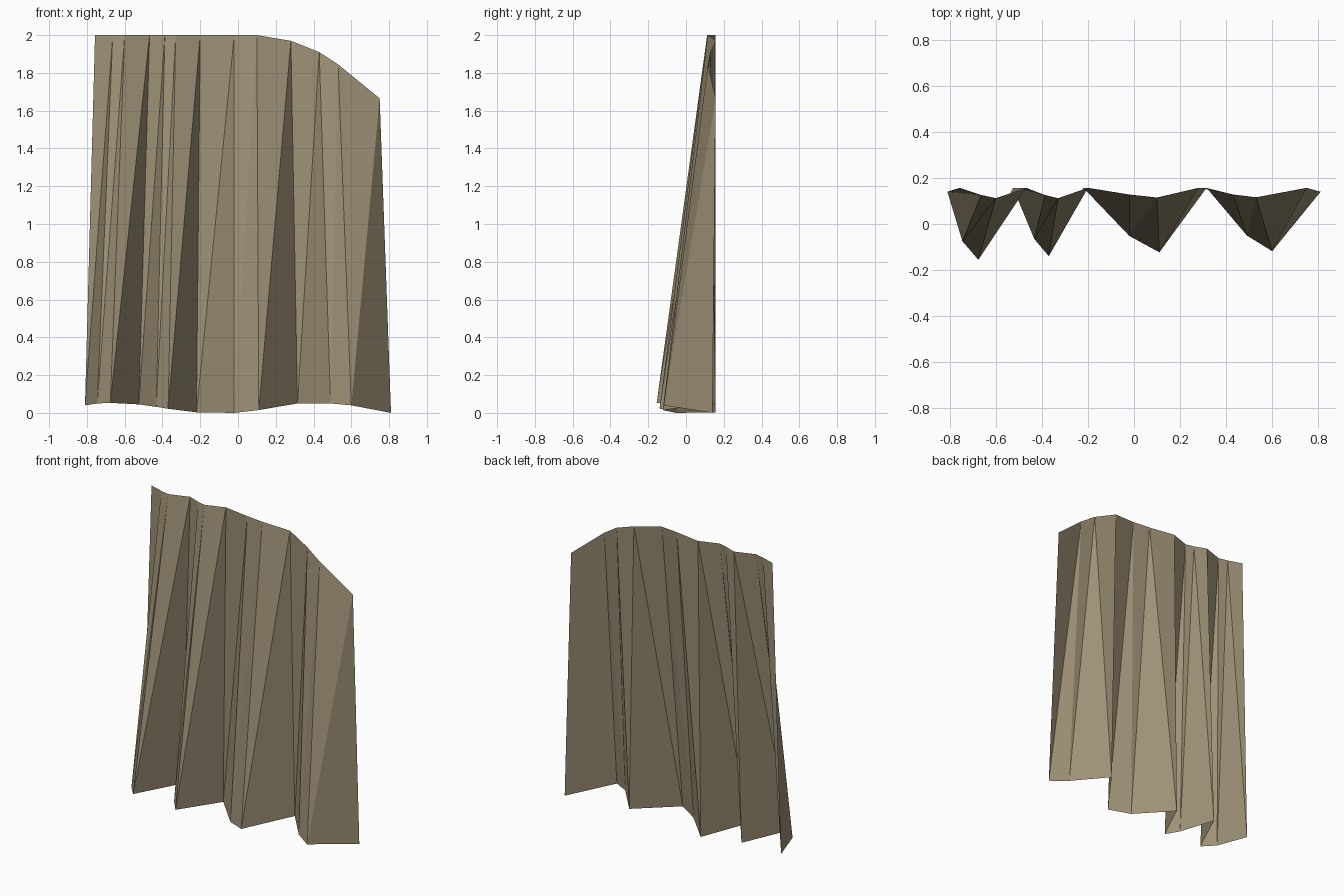
import bpy
import bmesh

cube = bpy.data.objects.get("Cube")
if cube:
    bpy.data.objects.remove(cube, do_unlink=True)

# Cloth colour
cloth = bpy.data.materials.new("drab brown cloth")
cloth.use_nodes = True
colour = (0.342, 0.283, 0.181, 1)
cloth.diffuse_color = colour
shader = cloth.node_tree.nodes["Principled BSDF"]
shader.inputs["Base Color"].default_value = colour
shader.inputs["Roughness"].default_value = 0.9

# Hem and top edge, left to right: valley, shoulder, ridge, valley, ...
hem = [(-.81, .14, .04), (-.745, -.075, .05), (-.676, -.155, .053),
       (-.525, .157, .045), (-.433, -.065, .032), (-.37, -.14, .022),
       (-.22, .157, .003), (-.02, -.052, 0), (.11, -.123, .015),
       (.315, .157, .05), (.49, -.05, .05), (.6, -.118, .04), (.81, .14, 0)]
top = [(-.757, .157, 2), (-.663, .126, 2), (-.6, .112, 2),
       (-.468, .157, 2), (-.387, .126, 2), (-.33, .112, 2),
       (-.2, .157, 2), (-.02, .128, 2), (.1, .115, 2),
       (.28, .157, 1.97), (.43, .128, 1.91), (.53, .116, 1.845),
       (.75, .157, 1.665)]

# Pleated sheet, each panel split from its hem ridge to the next top valley
bm = bmesh.new()
low = [bm.verts.new(p) for p in hem]
high = [bm.verts.new(p) for p in top]
for i in range(len(low) - 1):
    bm.faces.new((low[i], low[i + 1], high[i + 1]))
    bm.faces.new((low[i], high[i + 1], high[i]))
mesh = bpy.data.meshes.new("pleated_curtain")
bm.to_mesh(mesh)
bm.free()
mesh.materials.append(cloth)
curtain = bpy.data.objects.new("pleated_curtain", mesh)
bpy.context.scene.collection.objects.link(curtain)
